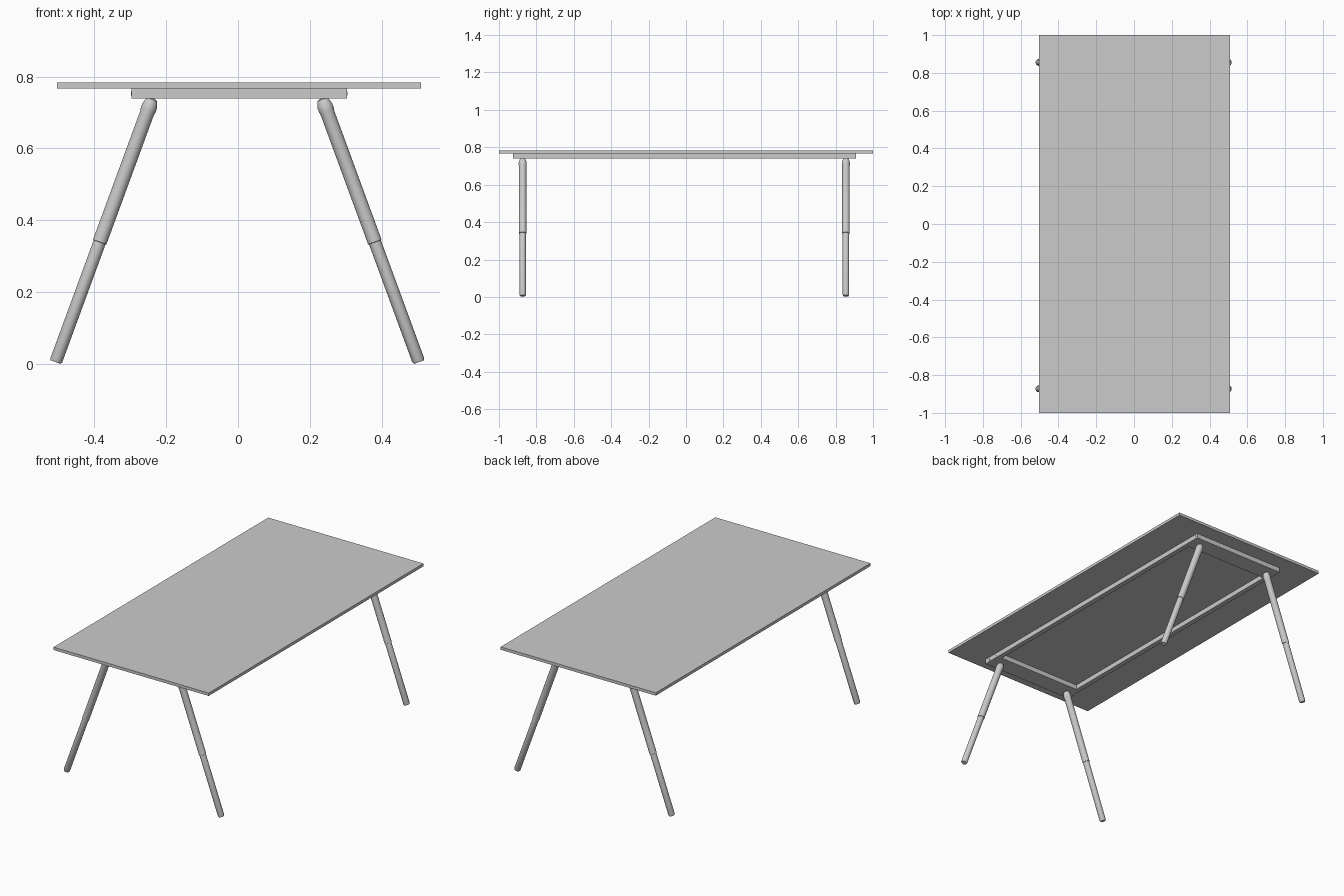
import bpy, bmesh, math
from mathutils import Vector, Matrix

if "Cube" in bpy.data.objects:
    bpy.data.objects.remove(bpy.data.objects["Cube"])


def box(name, x0, x1, y0, y1, z0, z1):
    bm = bmesh.new()
    bmesh.ops.create_cube(bm, size=1)
    for v in bm.verts:
        v.co = ((x0 + x1) / 2 + v.co.x * (x1 - x0),
                (y0 + y1) / 2 + v.co.y * (y1 - y0),
                (z0 + z1) / 2 + v.co.z * (z1 - z0))
    return finish(bm, name)


def finish(bm, name, smooth=False):
    bmesh.ops.recalc_face_normals(bm, faces=bm.faces)
    me = bpy.data.meshes.new(name)
    bm.to_mesh(me)
    bm.free()
    ob = bpy.data.objects.new(name, me)
    bpy.context.collection.objects.link(ob)
    if smooth:
        bpy.context.view_layer.objects.active = ob
        ob.select_set(True)
        bpy.ops.object.shade_smooth_by_angle(angle=math.radians(35))
        ob.select_set(False)
    return ob


def lathe(name, profile, start, direction, steps=32):
    # Revolve (radius, distance) points around an axis
    bm = bmesh.new()
    verts = [bm.verts.new((r, 0, t)) for r, t in profile]
    edges = [bm.edges.new(p) for p in zip(verts, verts[1:])]
    bmesh.ops.spin(bm, geom=verts + edges, cent=(0, 0, 0), axis=(0, 0, 1),
                   angle=math.tau, steps=steps)
    bmesh.ops.remove_doubles(bm, verts=bm.verts, dist=1e-5)
    rot = Vector((0, 0, 1)).rotation_difference(Vector(direction)).to_matrix().to_4x4()
    bmesh.ops.transform(bm, matrix=Matrix.Translation(start) @ rot, verts=bm.verts)
    return finish(bm, name, smooth=True)


# Tabletop
box("tabletop", -0.503, 0.509, -1, 1, 0.767, 0.784)

# Underframe: two thin long rails and two wide cross beams
Z0, Z1 = 0.739, 0.767
box("left_rail", -0.296, -0.267, -0.925, 0.909, Z0, Z1)
box("right_rail", 0.274, 0.303, -0.925, 0.909, Z0, Z1)
box("front_beam", -0.267, 0.274, -0.924, -0.818, Z0, Z1)
box("back_beam", -0.267, 0.274, 0.802, 0.908, Z0, Z1)

# Bolt heads on the rail ends
bolt = [(0, 0), (0.006, 0), (0.006, 0.002), (0, 0.002)]
for y in (-0.892, -0.835, 0.829, 0.892):
    lathe("right_bolt", bolt, (0.3025, y, 0.753), (1, 0, 0), 16)
    lathe("left_bolt", bolt, (-0.2955, y, 0.753), (-1, 0, 0), 16)

# Splayed telescopic legs with foot chamfer, sleeve step and rounded head
leg = [(0, 0), (0.0145, 0), (0.0175, 0.006), (0.0175, 0.355), (0.0198, 0.356),
       (0.0198, 0.738), (0.0215, 0.746), (0.0215, 0.758), (0.0185, 0.769),
       (0.0145, 0.778), (0, 0.784)]
for end, y in (("front", -0.873), ("back", 0.855)):
    for side, s in (("left", -1), ("right", 1)):
        foot = Vector((s * 0.505 - 0.002, y, 0.006))
        top = Vector((s * 0.236 - 0.002, y, 0.739))
        lathe(f"{end}_{side}_leg", leg, foot, (top - foot).normalized())
